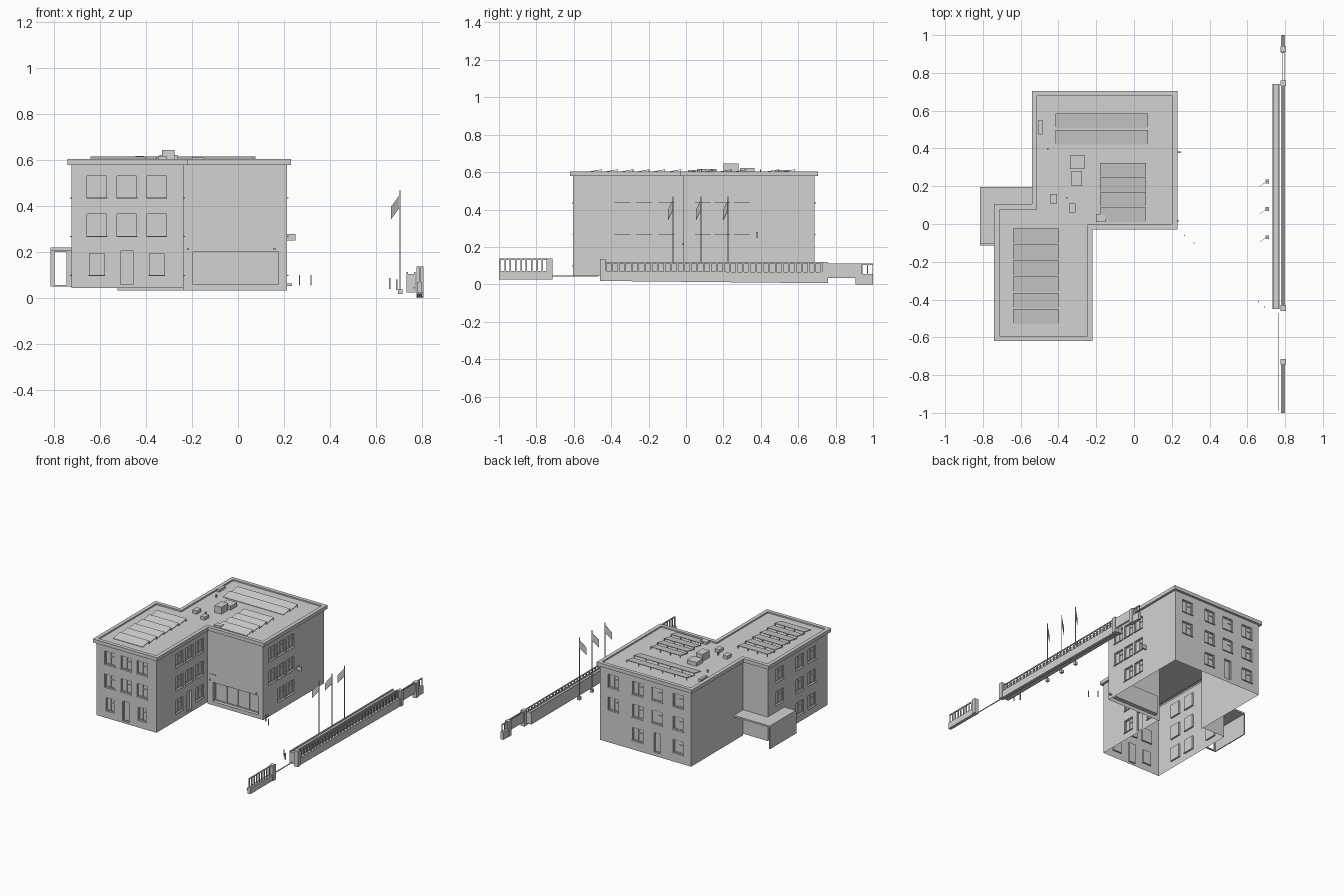
import bpy, math
from mathutils import Vector

if "Cube" in bpy.data.objects:
    bpy.data.objects.remove(bpy.data.objects["Cube"])

GREY = bpy.data.materials.new("light_grey")
GREY.diffuse_color = (0.65, 0.65, 0.65, 1)
GREY.use_nodes = True
GREY.node_tree.nodes["Principled BSDF"].inputs["Base Color"].default_value = GREY.diffuse_color


def mesh(name, verts, faces):
    me = bpy.data.meshes.new(name)
    me.from_pydata([tuple(v) for v in verts], [], faces)
    me.materials.append(GREY)
    ob = bpy.data.objects.new(name, me)
    bpy.context.collection.objects.link(ob)
    return ob


def add_box(V, F, corners):
    """corners: bottom four counter-clockwise, then top four"""
    n = len(V)
    V += corners
    F += [[n + i for i in f] for f in ((3, 2, 1, 0), (4, 5, 6, 7), (0, 1, 5, 4),
                                       (1, 2, 6, 5), (2, 3, 7, 6), (3, 0, 4, 7))]


def boxes(name, items):
    V, F = [], []
    for x0, x1, y0, y1, z0, z1 in items:
        add_box(V, F, [(x, y, z) for z in (z0, z1)
                       for x, y in ((x0, y0), (x1, y0), (x1, y1), (x0, y1))])
    return mesh(name, V, F)


def inset(poly, d):
    """move a counter-clockwise right-angled outline inwards by d"""
    out = []
    for i, p in enumerate(poly):
        p = Vector(p)
        a = (p - Vector(poly[i - 1])).normalized()
        b = (Vector(poly[(i + 1) % len(poly)]) - p).normalized()
        out.append(p + d * (Vector((-a.y, a.x)) + Vector((-b.y, b.x))))
    return out


def wall(name, p0, p1, z0, z1, openings):
    """openings: (centre along the axis, width, bottom, top, depth, panes)"""
    p0, p1 = Vector(p0), Vector(p1)
    L = (p1 - p0).length
    t = (p1 - p0) / L
    n = Vector((t.y, -t.x))
    ax = 0 if abs(t.x) > .5 else 1

    def P(u, v, d=0):
        q = p0 + t * u + n * d
        return (q.x, q.y, v)
    holes = []
    for c, w, b, top, dep, panes in openings:
        u = abs(c - p0[ax])
        holes.append((u - w / 2, u + w / 2, b, top, dep, panes))
    us = sorted({0, L} | {h[i] for h in holes for i in (0, 1)})
    vs = sorted({z0, z1} | {h[i] for h in holes for i in (2, 3)})
    V, F = [], []

    def quad(*pts):
        F.append(list(range(len(V), len(V) + 4)))
        V.extend(pts)
    # wall surface with the openings left out
    for a, b in zip(us, us[1:]):
        for c, d in zip(vs, vs[1:]):
            mu, mv = (a + b) / 2, (c + d) / 2
            if not any(h[0] < mu < h[1] and h[2] < mv < h[3] for h in holes):
                quad(P(a, c), P(b, c), P(b, d), P(a, d))
    mesh(name, V, F)
    if not holes:
        return
    # reveals and glass, then frames and sills
    V, F = [], []
    BV, BF = [], []

    def bar(a, b, c, d, e, f):
        add_box(BV, BF, [P(u, v, q) for v in (c, d) for u, q in ((a, f), (b, f), (b, e), (a, e))])
    for a, b, c, d, dep, panes in holes:
        ring = [(a, c), (b, c), (b, d), (a, d)]
        quad(*[P(u, v, -dep) for u, v in ring])
        for (u, v), (s, r) in zip(ring, ring[1:] + ring[:1]):
            quad(P(u, v), P(s, r), P(s, r, -dep), P(u, v, -dep))
        k = .005
        for i in range(panes + 1):
            m = a + (b - a - k) * i / panes
            bar(m, m + k, c, d, -dep, -dep + .005)
        bar(a, b, d - k, d, -dep, -dep + .005)
        bar(a, b, c, c + k, -dep, -dep + .005)
        if panes == 2:
            bar(a + (b - a) / 2, b, d - .035, d - .031, -dep, -dep + .005)
            bar(a - .003, b + .003, c - .004, c, -dep, .007)
    mesh(name + "_glazing", V, F)
    mesh(name + "_frames", BV, BF)


# roof outline and wall outline
ROOF = [(-.74, -.62), (-.22, -.62), (-.22, -.03), (.23, -.03),
        (.23, .705), (-.54, .705), (-.54, .105), (-.74, .105)]
W = inset(ROOF, .017)
ROWS = (.10, .27, .437)


def windows(cols, rows=ROWS, w=.085):
    return [(c, w, b, b + .095, .012, 2) for c in cols for b in rows]


def door(c, w=.055):
    return [(c, w, .06, .205, .012, 1)]


wall("wing_front_wall", W[0], W[1], .045, .58,
     windows((-.613, -.483, -.353), ROWS[1:]) + windows((-.613, -.353), ROWS[:1], .065) + door(-.483))
wall("wing_right_wall", W[1], W[2], .045, .58,
     windows((-.34, -.225, -.105), ROWS[1:]) + windows((-.34, -.105), ROWS[:1]) + door(-.225))
wall("entrance_wall", W[2], W[3], .033, .58, [(-.01, .37, .06, .20, .03, 4)])
wall("main_right_wall", W[3], W[4], .033, .58,
     windows((.09, .195, .30), ROWS[1:]) + windows((.195, .30), ROWS[:1]))
wall("main_back_wall", W[4], W[5], .033, .58,
     windows((.105, -.09, -.25, -.42), ROWS[1:]) + windows((-.09, -.42), ROWS[:1]) + door(-.25))
wall("main_left_wall", W[5], W[6], .033, .58, [])
wall("wing_back_wall", W[6], W[7], .045, .58, [])
wall("wing_left_wall", W[7], W[0], .045, .58, windows((-.05, -.28, -.42)))

# cornice, parapet and roof deck
I = inset(ROOF, .027)
rings = [(W, .578), (ROOF, .578), (ROOF, .604), (I, .604), (I, .594)]
V = [(p[0], p[1], z) for ring, z in rings for p in ring]
F = [[k * 8 + i, k * 8 + (i + 1) % 8, k * 8 + 8 + (i + 1) % 8, k * 8 + 8 + i]
     for k in range(4) for i in range(8)]
mesh("cornice_and_roof", V, F + [list(range(32, 40))])


# tilted roof panels, low at the front, on thin legs
def panels(name, x0, x1, y0, pitch, depth, count):
    V, F, legs = [], [], []
    for k in range(count):
        a = y0 + k * pitch
        b = a + depth
        add_box(V, F, [(x, y, z + h) for h in (0, .003)
                       for x, y, z in ((x0, a, .598), (x1, a, .598), (x1, b, .612), (x0, b, .612))])
        n = max(3, round((x1 - x0) / .1))
        for i in range(n + 1):
            x = x0 + (x1 - x0 - .004) * i / n
            legs.append((x, x + .004, b - .006, b - .002, .594, .612))
    mesh(name, V, F)
    boxes(name + "_legs", legs)


panels("back_panels", -.415, .075, .42, .087, .078, 2)
panels("middle_panels", -.18, .063, .01, .079, .077, 4)
panels("wing_panels", -.64, -.40, -.53, .085, .081, 6)

# rooftop equipment
boxes("roof_units", [
    (-.34, -.262, .29, .365, .594, .622), (-.33, -.275, .2, .28, .594, .645),
    (-.445, -.408, .108, .158, .594, .617), (-.345, -.31, .06, .108, .594, .617),
    (-.2, -.15, .01, .05, .594, .612), (-.505, -.485, .475, .55, .594, .612),
    (-.46, -.453, .395, .402, .594, .615), (-.36, -.353, .135, .142, .594, .615)])

# side annex: wrapped canopy, outer wall and framed front
boxes("annex_roof", [(-.815, -.723, -.105, .195, .208, .22), (-.723, -.523, .088, .195, .208, .22)])
boxes("annex_side_wall", [(-.815, -.808, -.115, .195, .05, .208)])
boxes("annex_front_frame", [
    (-.808, -.797, -.115, -.105, .05, .208), (-.745, -.723, -.115, -.105, .05, .208),
    (-.797, -.745, -.115, -.105, .2, .208), (-.797, -.745, -.115, -.105, .05, .058)])

# small wall fittings
boxes("wall_fittings", [
    (.213, .25, .375, .385, .25, .28), (-.215, -.17, -.017, -.013, .255, .259),
    (.155, .163, -.022, -.013, .21, .218), (.213, .235, .01, .02, .054, .064),
    (-.22, -.212, -.022, -.013, .21, .218)])

# bollards
boxes("bollards", [(x - .003, x + .003, y - .003, y + .003, z, z + .047) for x, y, z in
                   ((.267, -.06, .055), (.317, -.1, .055), (.66, -.41, .04), (.69, -.44, .035))])

# flagpoles with hanging flags
for i, y in enumerate((.225, .08, -.07)):
    boxes(f"flagpole_{i}", [(.695, .715, y - .01, y + .01, .018, .04),
                            (.7025, .7065, y - .002, y + .002, .04, .47)])
    V, F = [], []
    add_box(V, F, [(x, yy + o, z) for z_add in (0, .055)
                   for x, yy, z, o in ((.665, y - .026, .343 + z_add, -.001),
                                       (.703, y, .395 + z_add, -.001),
                                       (.703, y, .395 + z_add, .001),
                                       (.665, y - .026, .343 + z_add, .001))])
    mesh(f"flag_{i}", V, F)


# street boundary: low wall, hedge trough, railings, pillars
def railing(name, y0, y1, z0, z1, step, thick):
    n = round((y1 - y0) / step)
    bars = [(.786, .792, y0 + (y1 - y0 - thick) * k / n, y0 + (y1 - y0 - thick) * k / n + thick, z0, z1)
            for k in range(n + 1)]
    boxes(name, bars + [(.785, .793, y0, y1, z1 - .006, z1)])


V, F = [], []
add_box(V, F, [(x, y, z) for t in (0, 1) for x, y, z in (
    (.777, -.45, .07 if t else .018), (.80, -.45, .07 if t else .018),
    (.80, .74, .065 if t else .006), (.777, .74, .065 if t else .006))])
mesh("street_wall", V, F)
boxes("trough", [(.733, .739, -.45, .74, .025, .115), (.764, .77, -.45, .74, .025, .115),
                 (.739, .764, -.45, .74, .025, .105)])
railing("long_railing", -.435, .73, .066, .118, .035, .01)
boxes("front_street_wall", [(.777, .80, -1, -.72, .025, .07)])
railing("front_railing", -1, -.735, .07, .137, .03, .008)
boxes("back_street_wall", [(.777, .80, .905, 1, 0, .055)])
railing("back_railing", .94, 1, .055, .11, .03, .004)
boxes("side_gate", [(.784, .787, .75, .91, .035, .11), (.796, .799, .75, .91, .035, .11)])
boxes("gate_rail", [(.762, .766, -.99, -.47, .042, .048)])
boxes("pillars", [(.775, .806, y - .015, y + .015, z, h) for y, z, h in
                  ((.745, .006, .12), (.925, 0, .11), (-.445, .018, .135), (-.73, .025, .137))])
